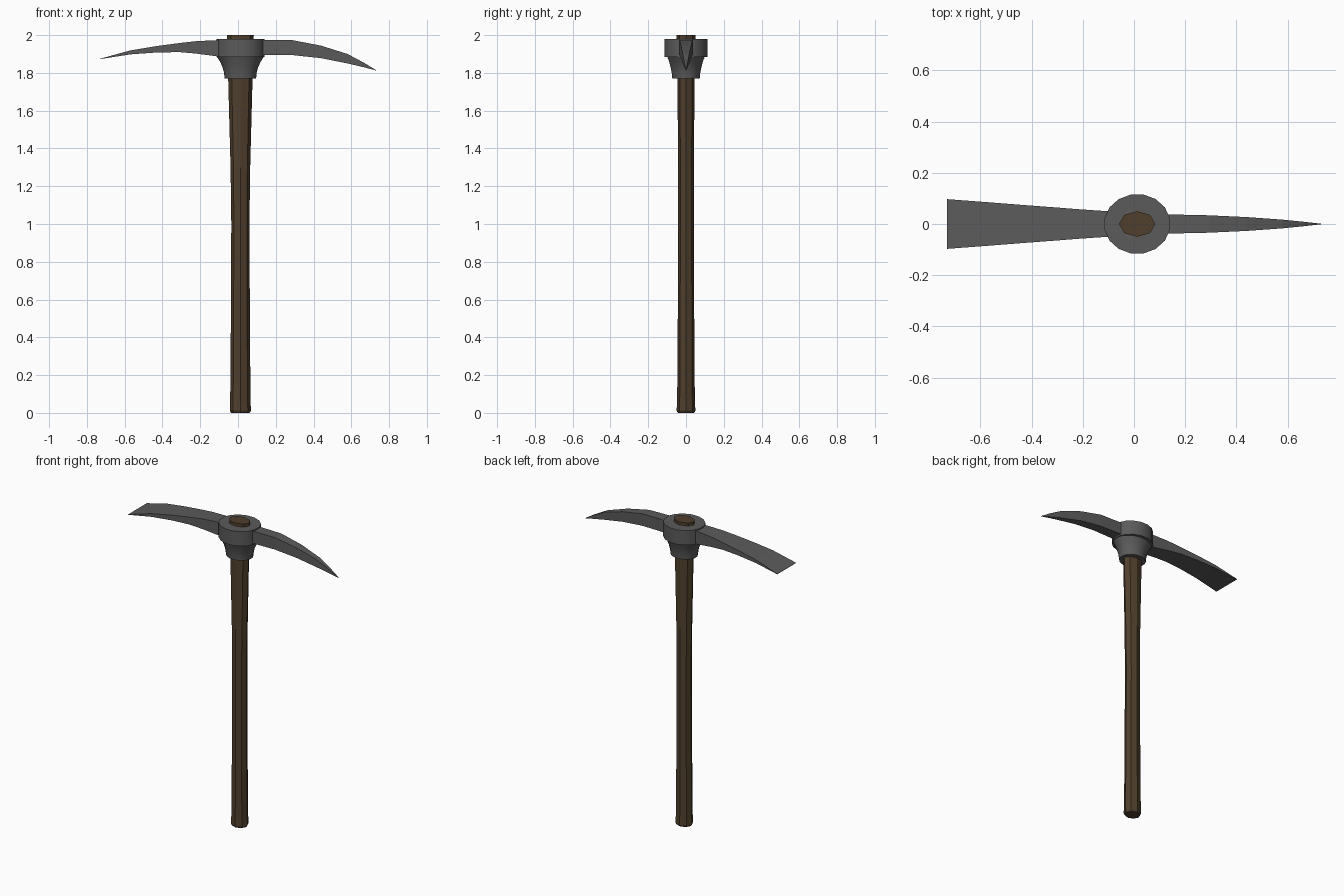
import bpy, bmesh, math

if "Cube" in bpy.data.objects:
    bpy.data.objects.remove(bpy.data.objects["Cube"])

CX = 0.0125  # handle axis sits slightly right of centre


def material(name, rgb):
    m = bpy.data.materials.new(name)
    m.diffuse_color = (*rgb, 1)
    m.use_nodes = True
    m.node_tree.nodes["Principled BSDF"].inputs["Base Color"].default_value = m.diffuse_color
    return m


steel = material("dark steel", (0.105, 0.105, 0.105))
wood = material("dark wood", (0.08, 0.05, 0.026))


def loft(name, rings, mat, smooth=False):
    """Skin equal-length point rings and cap both ends."""
    bm = bmesh.new()
    loops = [[bm.verts.new(p) for p in r] for r in rings]
    n = len(loops[0])
    for a, b in zip(loops, loops[1:]):
        for i in range(n):
            j = (i + 1) % n
            bm.faces.new((a[i], a[j], b[j], b[i]))
    bm.faces.new(loops[0][::-1])
    bm.faces.new(loops[-1])
    bmesh.ops.remove_doubles(bm, verts=bm.verts, dist=0.0005)
    bmesh.ops.recalc_face_normals(bm, faces=bm.faces)
    me = bpy.data.meshes.new(name)
    bm.to_mesh(me)
    bm.free()
    me.materials.append(mat)
    ob = bpy.data.objects.new(name, me)
    bpy.context.collection.objects.link(ob)
    if smooth:
        bpy.context.view_layer.objects.active = ob
        ob.select_set(True)
        bpy.ops.object.shade_smooth_by_angle(angle=math.radians(30))
        ob.select_set(False)
    return ob


def oval(rx, ry, z, n, turn=0.0):
    return [(CX + rx * math.cos(2 * math.pi * (i + turn) / n),
             ry * math.sin(2 * math.pi * (i + turn) / n), z) for i in range(n)]


# Octagonal wooden handle: (z, half width x, half width y)
handle = [(0, 0.049, 0.043), (0.012, 0.056, 0.05), (0.06, 0.054, 0.047),
          (0.4, 0.051, 0.044), (1.0, 0.048, 0.042), (1.3, 0.052, 0.042),
          (1.75, 0.064, 0.045), (2.0, 0.071, 0.05)]
loft("handle", [oval(rx, ry, z, 8) for z, rx, ry in handle], wood)

# Steel eye collar with a flared socket below
collar = [(1.77, 0.085, 0.074), (1.80, 0.088, 0.077), (1.83, 0.096, 0.083),
          (1.86, 0.110, 0.091), (1.884, 0.126, 0.099), (1.885, 0.130, 0.117),
          (1.98, 0.130, 0.117)]
loft("collar", [oval(rx, ry, z, 16, 0.5) for z, rx, ry in collar], steel, True)


def blade(name, stations):
    """Rectangular sections along x: (x, bottom z, top z, half width y)."""
    loft(name, [[(x, -w, lo), (x, w, lo), (x, w, hi), (x, -w, hi)]
                for x, lo, hi, w in stations], steel)


# Wide adze blade on the left, tapering to a sharp edge
blade("adze_blade", [(-0.09, 1.885, 1.974, 0.049), (-0.22, 1.902, 1.968, 0.058),
                     (-0.31, 1.910, 1.958, 0.065), (-0.43, 1.908, 1.942, 0.074),
                     (-0.57, 1.898, 1.919, 0.085), (-0.73, 1.873, 1.875, 0.097)])

# Narrow pick point on the right
blade("pick_point", [(0.11, 1.894, 1.974, 0.038), (0.29, 1.894, 1.973, 0.034),
                     (0.44, 1.878, 1.944, 0.027), (0.58, 1.850, 1.900, 0.017),
                     (0.67, 1.829, 1.852, 0.008), (0.73, 1.813, 1.815, 0.001)])
